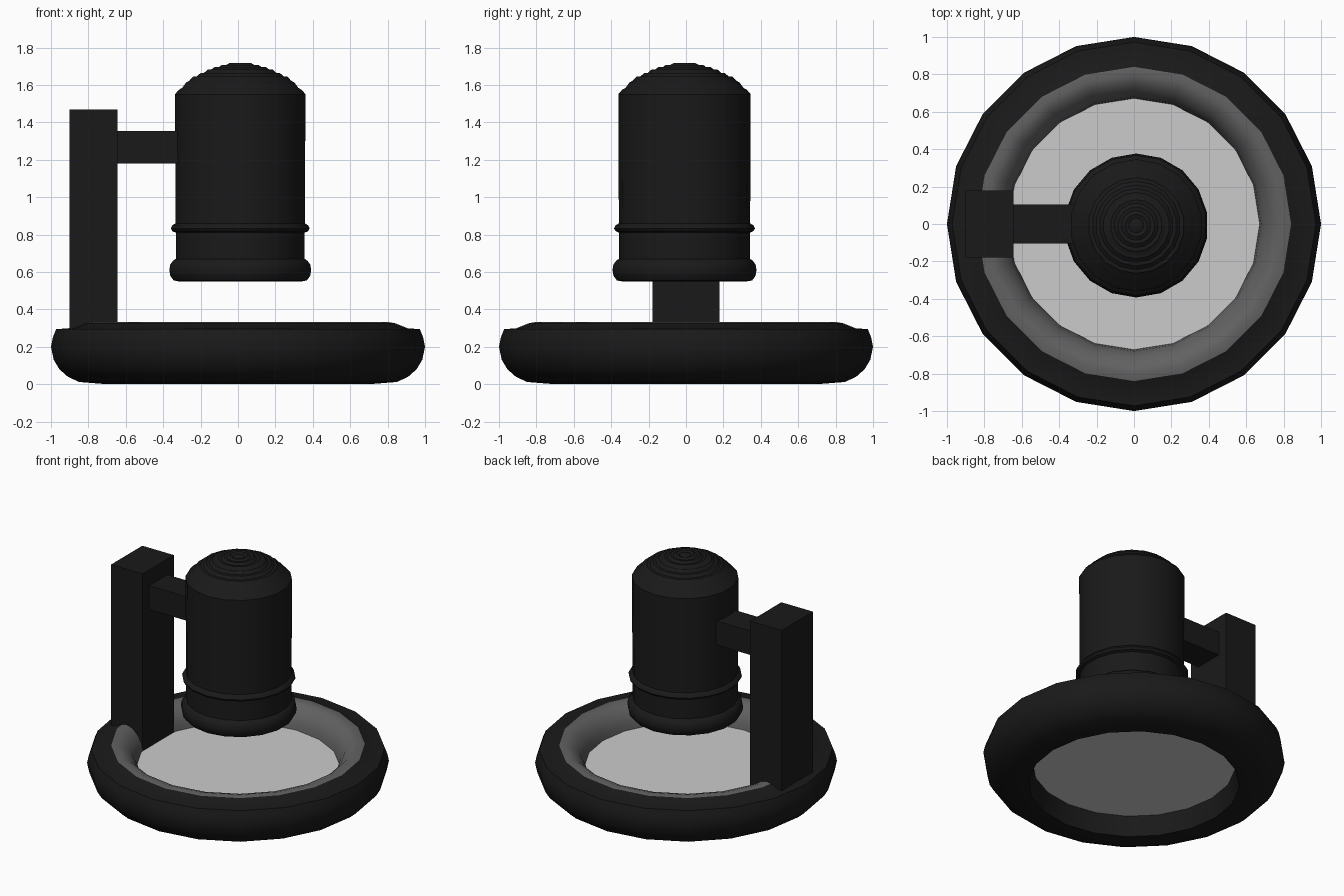
import bpy, bmesh, math

if "Cube" in bpy.data.objects:
    bpy.data.objects.remove(bpy.data.objects["Cube"])


def material(name, v):
    m = bpy.data.materials.new(name)
    m.diffuse_color = (v, v, v, 1)
    m.use_nodes = True
    m.node_tree.nodes["Principled BSDF"].inputs["Base Color"].default_value = m.diffuse_color
    return m


BLACK = material("black", 0.01)
GREY = material("dark_grey", 0.12)


def finish(name, bm, mat):
    me = bpy.data.meshes.new(name)
    bm.to_mesh(me)
    bm.free()
    ob = bpy.data.objects.new(name, me)
    bpy.context.collection.objects.link(ob)
    if mat:
        me.materials.append(mat)
    return ob


def lathe(name, profile, sides, mat=None, start=0.0, centre=(0, 0), caps=False):
    bm = bmesh.new()
    rings = []
    for r, z in profile:
        ring = []
        for i in range(sides):
            a = start + math.tau * i / sides
            ring.append(bm.verts.new((centre[0] + r * math.cos(a),
                                      centre[1] + r * math.sin(a), z)))
        rings.append(ring)
    for low, high in zip(rings, rings[1:]):
        for i in range(sides):
            j = (i + 1) % sides
            bm.faces.new((low[i], low[j], high[j], high[i]))
    if caps:
        bm.faces.new(rings[0][::-1])
        bm.faces.new(rings[-1])
    ob = finish(name, bm, mat)
    bpy.ops.object.select_all(action='DESELECT')
    ob.select_set(True)
    bpy.context.view_layer.objects.active = ob
    bpy.ops.object.shade_smooth_by_angle(angle=math.radians(35))
    return ob


def box(name, x, y, z, mat):
    bm = bmesh.new()
    bmesh.ops.create_cube(bm, size=1)
    for v in bm.verts:
        v.co = [a + (b - a) * (c + 0.5) for (a, b), c in zip((x, y, z), v.co)]
    return finish(name, bm, mat)


# Rounded base ring, open towards the plate
lathe("base_ring", [(0.67, 0.15), (0.685, 0.06), (0.70, 0.0), (0.85, 0.012),
                    (0.91, 0.04), (0.955, 0.08), (0.985, 0.13), (1.0, 0.20),
                    (0.99, 0.25), (0.972, 0.295), (0.91, 0.298), (0.84, 0.326)],
      20, BLACK)

# Grey lining rolling down inside the ring
lathe("ring_lining", [(0.84, 0.326), (0.80, 0.333), (0.755, 0.318), (0.71, 0.275),
                      (0.68, 0.22), (0.67, 0.15)], 20, GREY)

# Pale plate in the ring
lathe("plate", [(0.672, 0.14), (0.672, 0.175)], 20, caps=True)

# Post and arm holding the canister
box("post", (-0.90, -0.645), (-0.18, 0.18), (0.15, 1.47), BLACK)
box("arm", (-0.70, -0.25), (-0.105, 0.105), (1.18, 1.355), BLACK)

# Canister: flange, collar, body and ripple-ringed dome
profile = [(0.335, 0.55), (0.362, 0.555), (0.38, 0.58), (0.385, 0.61),
           (0.38, 0.64), (0.365, 0.66), (0.350, 0.67), (0.350, 0.81),
           (0.368, 0.818), (0.377, 0.833), (0.368, 0.85), (0.351, 0.86),
           (0.354, 1.55)]


def dome_height(r):
    pts = [(0.0, 1.715), (0.07, 1.712), (0.16, 1.686), (0.27, 1.633), (0.354, 1.55)]
    for (r0, z0), (r1, z1) in zip(pts, pts[1:]):
        if r <= r1:
            return z0 + (z1 - z0) * (r - r0) / (r1 - r0)
    return 1.55


steps = 18
for k in range(1, steps):
    r = 0.354 * (1 - k / steps)
    profile.append((r, dome_height(r) + (0.004 if k % 2 else -0.004)))
lathe("canister", profile, 18, BLACK, start=math.pi / 2,
      centre=(0.012, -0.008), caps=True)
